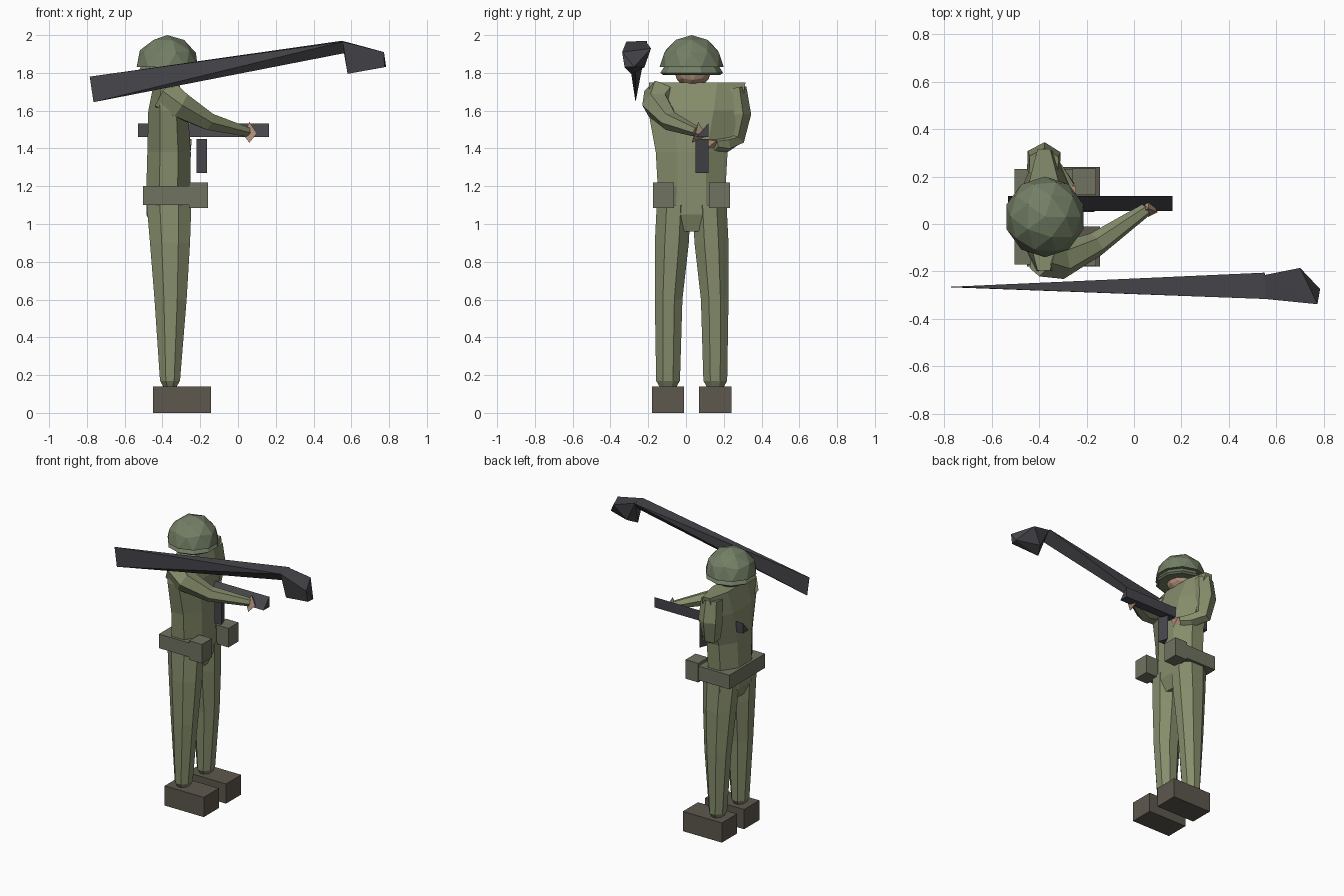
import bpy, bmesh, math
from mathutils import Vector

if "Cube" in bpy.data.objects:
    bpy.data.objects.remove(bpy.data.objects["Cube"])


def material(name, rgb):
    m = bpy.data.materials.new(name)
    m.diffuse_color = (*rgb, 1)
    m.use_nodes = True
    m.node_tree.nodes["Principled BSDF"].inputs["Base Color"].default_value = m.diffuse_color
    return m


CLOTH = material("olive_cloth", (0.24, 0.27, 0.15))
HELMET = material("helmet_green", (0.17, 0.21, 0.13))
WEB = material("webbing", (0.16, 0.17, 0.12))
BOOT = material("boot_brown", (0.11, 0.095, 0.075))
METAL = material("dark_metal", (0.06, 0.06, 0.07))
SKIN = material("skin", (0.42, 0.27, 0.19))


def finish(name, bm, mat):
    bmesh.ops.recalc_face_normals(bm, faces=bm.faces[:])
    me = bpy.data.meshes.new(name)
    bm.to_mesh(me)
    bm.free()
    me.materials.append(mat)
    ob = bpy.data.objects.new(name, me)
    bpy.context.collection.objects.link(ob)
    return ob


def box(name, lo, hi, mat):
    bm = bmesh.new()
    bmesh.ops.create_cube(bm, size=1)
    for v in bm.verts:
        v.co = Vector(lo[i] if v.co[i] < 0 else hi[i] for i in range(3))
    return finish(name, bm, mat)


def hull(name, pts, mat):
    bm = bmesh.new()
    for p in pts:
        bm.verts.new(p)
    bmesh.ops.convex_hull(bm, input=bm.verts[:])
    bmesh.ops.dissolve_limit(bm, angle_limit=0.01, verts=bm.verts[:], edges=bm.edges[:])
    return finish(name, bm, mat)


def loft(name, rings, mat):
    bm = bmesh.new()
    loops = [[bm.verts.new(p) for p in r] for r in rings]
    n = len(loops[0])
    for a, b in zip(loops, loops[1:]):
        for i in range(n):
            j = (i + 1) % n
            bm.faces.new((a[i], a[j], b[j], b[i]))
    bm.faces.new(loops[0][::-1])
    bm.faces.new(loops[-1])
    return finish(name, bm, mat)


def body(name, sections, mat, n=8):
    # sections: centre x, y, z and half widths in x and y
    k = 1 / math.cos(math.pi / n)
    angs = [2 * math.pi * (i + 0.5) / n for i in range(n)]
    return loft(name, [[(x + k * rx * math.cos(a), y + k * ry * math.sin(a), z) for a in angs]
                       for x, y, z, rx, ry in sections], mat)


def sleeve(name, path, mat, n=6):
    # path: centre x, y, z and radius
    pts = [Vector(p[:3]) for p in path]
    rings = []
    for i, p in enumerate(pts):
        d = (pts[min(i + 1, len(pts) - 1)] - pts[max(i - 1, 0)]).normalized()
        u = d.cross(Vector((0.5, 0.8, 0.1))).normalized()
        w = d.cross(u)
        rings.append([p + path[i][3] * (u * math.cos(a) + w * math.sin(a))
                      for a in (2 * math.pi * k / n for k in range(n))])
    return loft(name, rings, mat)


# Boots and trouser legs
for side, s in (("right", -1), ("left", 1)):
    yb = 0.03 + s * 0.125
    box(side + "_boot", (-0.45, yb - 0.085, 0), (-0.143, yb + 0.085, 0.14), BOOT)
    body(side + "_leg", [(-0.36, yb, 0.13, 0.03, 0.04),
                         (-0.36, yb, 0.17, 0.053, 0.063),
                         (-0.357, 0.03 + s * 0.122, 0.6, 0.085, 0.073),
                         (-0.36, 0.03 + s * 0.105, 0.9, 0.106, 0.09),
                         (-0.365, 0.03 + s * 0.095, 1.1, 0.118, 0.09)], CLOTH)

# Jacket
body("torso", [(-0.365, 0.03, 0.96, 0.08, 0.13),
               (-0.368, 0.03, 1.05, 0.117, 0.185),
               (-0.368, 0.03, 1.2, 0.117, 0.18),
               (-0.365, 0.03, 1.38, 0.115, 0.19),
               (-0.37, 0.045, 1.6, 0.105, 0.245),
               (-0.38, 0.06, 1.75, 0.065, 0.255)], CLOTH)

# Belt and pouches
box("belt", (-0.503, -0.17, 1.10), (-0.255, 0.232, 1.20), WEB)
for side, y in (("right", -0.12), ("left", 0.178)):
    box(side + "_pouch", (-0.26, y - 0.056, 1.085), (-0.16, y + 0.056, 1.22), WEB)

# Arms and hands
sleeve("right_arm", [(-0.385, -0.13, 1.68, 0.095), (-0.31, -0.155, 1.63, 0.078),
                     (-0.16, -0.085, 1.545, 0.052), (0.05, 0.06, 1.487, 0.028)], CLOTH)
sleeve("left_arm", [(-0.38, 0.25, 1.72, 0.07), (-0.38, 0.265, 1.58, 0.08),
                    (-0.375, 0.25, 1.45, 0.06), (-0.32, 0.2, 1.42, 0.048),
                    (-0.27, 0.15, 1.42, 0.03)], CLOTH)
hull("right_hand", [(0.03, 0.05, 1.47), (0.045, 0.08, 1.50), (0.06, 0.065, 1.54),
                    (0.10, 0.05, 1.48), (0.065, 0.11, 1.465), (0.06, 0.03, 1.43)], SKIN)
hull("left_hand", [(-0.285, 0.16, 1.45), (-0.285, 0.17, 1.40), (-0.245, 0.16, 1.44),
                   (-0.245, 0.09, 1.45), (-0.25, 0.1, 1.39), (-0.275, 0.08, 1.43)], SKIN)

# Head
bm = bmesh.new()
bmesh.ops.create_icosphere(bm, subdivisions=2, radius=0.1)
for v in bm.verts:
    v.co = v.co + Vector((-0.375, 0.035, 1.815))
finish("head", bm, SKIN)

# Helmet dome, cut flat below, with a band underneath
bm = bmesh.new()
bmesh.ops.create_icosphere(bm, subdivisions=2, radius=0.17)
cut = bmesh.ops.bisect_plane(bm, geom=bm.verts[:] + bm.edges[:] + bm.faces[:],
                             plane_co=(0, 0, 0), plane_no=(0, 0, 1), clear_inner=True)
bmesh.ops.holes_fill(bm, edges=bm.edges[:])
for v in bm.verts:
    v.co = v.co + Vector((-0.375, 0.03, 1.83))
finish("helmet", bm, HELMET)
body("helmet_band", [(-0.375, 0.03, 1.79, 0.145, 0.145), (-0.375, 0.03, 1.80, 0.158, 0.158),
                     (-0.375, 0.03, 1.83, 0.14, 0.14)], HELMET, 10)

# Hand-held rifle: wedge section bar with a wedge magazine
hull("rifle", [(x, y, z) for x in (-0.53, 0.163)
               for y, z in ((0.055, 1.46), (0.118, 1.46), (0.118, 1.533))], METAL)
hull("magazine", [(x, y, z) for z in (1.27, 1.45)
                  for x, y in ((-0.22, 0.05), (-0.165, 0.05), (-0.19, 0.12))], METAL)

# Long tapering tube beside the helmet with its faceted head
hull("long_tube", [(-0.785, -0.265, 1.78), (-0.765, -0.267, 1.645), (0.55, -0.205, 1.97),
                   (0.555, -0.316, 1.965), (0.566, -0.27, 1.905)], METAL)
hull("tube_head", [(0.555, -0.316, 1.965), (0.55, -0.215, 1.97), (0.70, -0.185, 1.93),
                   (0.773, -0.338, 1.91), (0.784, -0.274, 1.832), (0.775, -0.325, 1.83),
                   (0.58, -0.29, 1.795), (0.62, -0.22, 1.83)], METAL)
